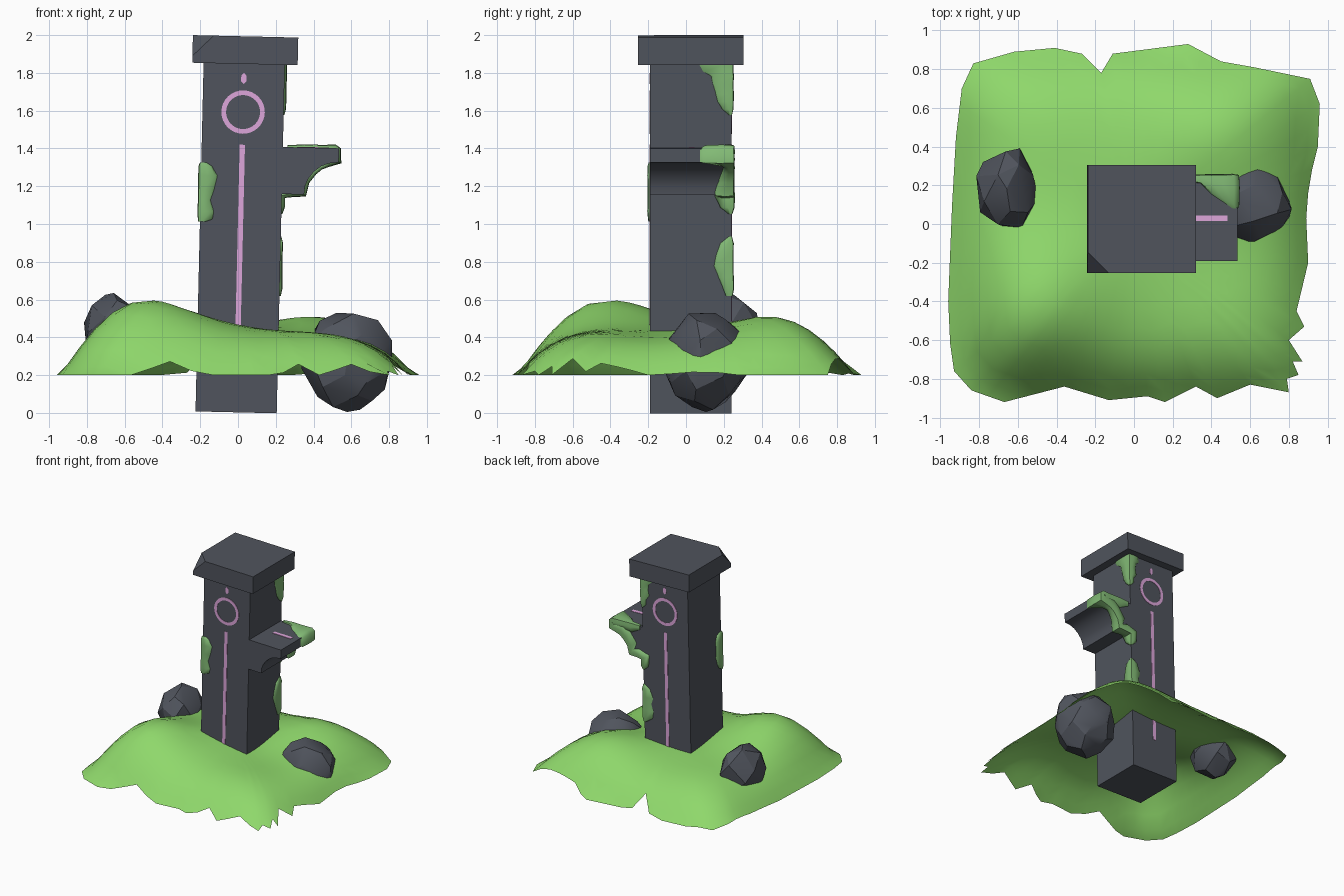
import bpy, bmesh, math, random
from mathutils import Vector, Matrix

if "Cube" in bpy.data.objects:
    bpy.data.objects.remove(bpy.data.objects["Cube"])

random.seed(7)


def material(name, rgb):
    lin = [((c / 255 + 0.055) / 1.055) ** 2.4 for c in rgb]
    m = bpy.data.materials.new(name)
    m.diffuse_color = (*lin, 1)
    m.use_nodes = True
    m.node_tree.nodes["Principled BSDF"].inputs["Base Color"].default_value = m.diffuse_color
    return m


STONE = material("dark stone", (80, 84, 93))
GRASS = material("grass green", (143, 216, 107))
MOSS = material("moss green", (130, 186, 117))
GLOW = material("pink inlay", (222, 166, 219))

# Shared lean of the standing stone
LEAN = Matrix.Translation((-0.01, 0.025, 0.003)) @ Matrix.Rotation(math.radians(1.33), 4, 'Y')
W = 0.215   # half width of the pillar


def finish(name, bm, mat, matrix=None, smooth=None, normals=True):
    if normals:
        bmesh.ops.recalc_face_normals(bm, faces=bm.faces[:])
    me = bpy.data.meshes.new(name)
    bm.to_mesh(me)
    bm.free()
    ob = bpy.data.objects.new(name, me)
    bpy.context.collection.objects.link(ob)
    me.materials.append(mat)
    if matrix:
        ob.matrix_world = matrix
    if smooth:
        bpy.ops.object.select_all(action='DESELECT')
        ob.select_set(True)
        bpy.context.view_layer.objects.active = ob
        bpy.ops.object.shade_smooth_by_angle(angle=math.radians(smooth))
    return ob


def box(half, z0, z1, shift=0):
    bm = bmesh.new()
    bmesh.ops.create_cube(bm, size=1, matrix=Matrix.Translation((shift, 0, (z0 + z1) / 2))
                          @ Matrix.Diagonal((2 * half, 2 * half, z1 - z0, 1)))
    return bm


# Pillar
finish("pillar", box(W, 0, 1.86), STONE, LEAN)

# Cap slab with one chipped corner
bm = box(0.279, 1.845, 1.991, 0.004)
bmesh.ops.bisect_plane(bm, geom=bm.verts[:] + bm.edges[:] + bm.faces[:],
                       plane_co=(-0.275 + 0.11, -0.279, 1.991),
                       plane_no=(-1, -1, 1), clear_outer=True)
bmesh.ops.holes_fill(bm, edges=[e for e in bm.edges if e.is_boundary])
finish("cap", bm, STONE, LEAN)

# Side bracket, a profile extruded across the pillar's depth
profile = [(0.18, 1.41), (0.512, 1.41), (0.512, 1.335), (0.46, 1.329), (0.42, 1.313),
           (0.382, 1.283), (0.352, 1.243), (0.336, 1.203), (0.333, 1.161), (0.18, 1.161)]
bm = bmesh.new()
face = bm.faces.new([bm.verts.new((x, -W, z)) for x, z in profile])
new = bmesh.ops.extrude_face_region(bm, geom=[face])["geom"]
bmesh.ops.translate(bm, vec=(0, 2 * W, 0), verts=[v for v in new if isinstance(v, bmesh.types.BMVert)])
finish("bracket", bm, STONE, LEAN, 30)


# Pink inlays: thin plates
def inlay(name, polys, place):
    bm = bmesh.new()
    for poly in polys:
        bm.faces.new([bm.verts.new(place(u, v)) for u, v in poly])
    bmesh.ops.remove_doubles(bm, verts=bm.verts[:], dist=1e-5)
    ob = finish(name, bm, GLOW, LEAN)
    mod = ob.modifiers.new("thickness", 'SOLIDIFY')
    mod.thickness = 0.006
    mod.offset = 0


def on_circle(r, i, n=32):
    a = math.tau * i / n
    return (r * math.cos(a), 1.59 + r * math.sin(a))


ring = [[on_circle(0.09, i), on_circle(0.115, i), on_circle(0.115, i + 1), on_circle(0.09, i + 1)]
        for i in range(32)]
line = [[(-0.014, 0.29), (0.014, 0.29), (0.014, 1.417), (-0.014, 1.417)]]
dot = [[(0, 1.738), (0.014, 1.753), (0.014, 1.783), (0, 1.798), (-0.014, 1.783), (-0.014, 1.753)]]
for side, y in (("front", -W), ("back", W)):
    for part, polys in (("ring", ring), ("line", line), ("dot", dot)):
        inlay(f"{side}_{part}", polys, lambda u, v: (u, y, v))
inlay("bracket_line", [[(0.29, -0.010), (0.46, -0.010), (0.46, 0.02), (0.29, 0.02)]],
      lambda u, v: (u, v, 1.41))


# Moss: a skin lofted along a stone edge.
# Rows are (x, z, inward angle in the front plane, width along y, width on the front or back face)
def moss(name, sy, rows, t=0.014):
    bm = bmesh.new()
    Y = Vector((0, sy, 0))
    loops = []
    for x, z, ang, ws, wf in rows:
        a = math.radians(ang)
        inn = Vector((math.cos(a), 0, math.sin(a)))
        c = Vector((x, sy * W, z))
        k = t * min(1, max(ws, wf) / 0.05) * random.uniform(0.8, 1.1)
        pts = [c + inn * wf - Y * 0.003, c + inn * wf * 0.8 + Y * k * 0.8,
               c + inn * wf * 0.3 + Y * k, c + (Y - inn) * k * 0.75,
               c - inn * k - Y * ws * 0.3, c - inn * k * 0.8 - Y * ws * 0.85,
               c - Y * ws + inn * 0.003]
        loops.append([bm.verts.new(p) for p in pts])
    for a, b in zip(loops, loops[1:]):
        for i in range(7):
            bm.faces.new((a[i], a[(i + 1) % 7], b[(i + 1) % 7], b[i]))
    bm.faces.new(loops[0])
    bm.faces.new(loops[-1][::-1])
    finish(name, bm, MOSS, LEAN, 60)


moss("moss_upper", 1, [(W, z, 180, s, f) for z, s, f in (
    (1.845, 0.175, 0.09), (1.81, 0.155, 0.10), (1.785, 0.11, 0.07), (1.74, 0.10, 0.06),
    (1.69, 0.085, 0.07), (1.65, 0.075, 0.04), (1.61, 0.05, 0.04), (1.58, 0.015, 0.01))])
moss("moss_lower", 1, [(W, z, 180, s, f) for z, s, f in (
    (0.935, 0.015, 0.01), (0.90, 0.06, 0.06), (0.83, 0.085, 0.09), (0.78, 0.095, 0.07),
    (0.72, 0.07, 0.09), (0.66, 0.045, 0.08), (0.62, 0.03, 0.02))])
moss("moss_left", -1, [(-W, z, 0, s, f) for z, s, f in (
    (1.318, 0.02, 0.03), (1.30, 0.06, 0.06), (1.25, 0.08, 0.09), (1.18, 0.07, 0.075),
    (1.12, 0.08, 0.055), (1.06, 0.06, 0.075), (1.02, 0.04, 0.07), (1.005, 0.01, 0.03))])
moss("moss_bracket", 1, [
    (0.24, 1.41, 270, 0.02, 0.03), (0.32, 1.41, 270, 0.03, 0.07), (0.38, 1.41, 270, 0.09, 0.06),
    (0.44, 1.41, 270, 0.13, 0.06), (0.49, 1.41, 255, 0.165, 0.06), (0.51, 1.40, 215, 0.175, 0.08),
    (0.51, 1.34, 150, 0.175, 0.08), (0.46, 1.329, 95, 0.06, 0.07), (0.42, 1.313, 110, 0.04, 0.09),
    (0.382, 1.283, 130, 0.05, 0.08), (0.345, 1.23, 155, 0.07, 0.08), (0.333, 1.163, 130, 0.09, 0.06),
    (0.26, 1.161, 95, 0.07, 0.06), (W, 1.15, 150, 0.09, 0.07), (W, 1.09, 180, 0.06, 0.05),
    (W, 1.055, 180, 0.015, 0.01)], 0.019)


# Ground mound: an open shell with a ragged rim
def ground_height(x, y):
    ex = 0.94 if x < 0 else 0.90 + 0.07 * max(y, 0)
    r = min(1, ((abs(x) / ex) ** 7 + (abs(y) / 0.89) ** 7) ** (1 / 7))
    bump = lambda cx, cy, s: math.exp(-((x - cx) ** 2 + (y - cy) ** 2) / (2 * s * s))
    h = 0.25 + 0.175 * bump(-0.57, -0.44, 0.31) + 0.075 * bump(0.45, 0.48, 0.28)
    h -= 0.035 * bump(0.45, -0.15, 0.28)
    h += 0.008 * math.sin(7 * x + 2) * math.cos(6 * y)
    return 0.2 + h * (1 - r ** 4.6)


rim = [(-0.93, -0.76), (-0.84, -0.86), (-0.67, -0.92), (-0.36, -0.84), (-0.13, -0.91), (0.07, -0.89),
       (0.16, -0.92), (0.32, -0.84), (0.43, -0.90), (0.60, -0.83), (0.80, -0.87), (0.79, -0.80),
       (0.85, -0.78), (0.82, -0.71), (0.87, -0.71), (0.80, -0.60), (0.88, -0.53), (0.84, -0.45),
       (0.90, -0.20), (0.89, 0.03), (0.90, 0.16), (0.92, 0.28), (0.95, 0.40), (0.96, 0.62),
       (0.91, 0.75), (0.62, 0.81), (0.45, 0.84), (0.28, 0.93), (-0.11, 0.88), (-0.17, 0.78),
       (-0.27, 0.88), (-0.41, 0.91), (-0.62, 0.89), (-0.83, 0.83), (-0.89, 0.70), (-0.92, 0.45),
       (-0.94, 0.10), (-0.96, -0.40), (-0.95, -0.62)]
edge = []
for p, q in zip(rim, rim[1:] + rim[:1]):
    p, q = Vector(p), Vector(q)
    n = max(1, round((q - p).length / 0.1))
    edge += [p.lerp(q, i / n) for i in range(n)]
bm = bmesh.new()
rings = []
for f in (1, 0.94, 0.87, 0.79, 0.7, 0.6, 0.48, 0.35, 0.2):
    rings.append([bm.verts.new((p.x * f, p.y * f, ground_height(p.x * f, p.y * f))) for p in edge])
for outer, inner in zip(rings, rings[1:]):
    for i in range(len(edge)):
        j = (i + 1) % len(edge)
        bm.faces.new((inner[i], outer[i], outer[j], inner[j]))
bm.faces.new(rings[-1])
finish("ground", bm, GRASS, None, 50, normals=False)


# Rocks: convex hulls of scattered points, fitted to their bounds
def rock(name, lo, hi, count):
    pts = []
    for i in range(count):
        z = 1 - 2 * i / (count - 1)
        a = i * 2.39996 + random.uniform(-0.3, 0.3)
        r = math.sqrt(max(0, 1 - z * z))
        pts.append(Vector((r * math.cos(a), r * math.sin(a), z)) * random.uniform(0.92, 1.04))
    mn = [min(p[k] for p in pts) for k in range(3)]
    mx = [max(p[k] for p in pts) for k in range(3)]
    bm = bmesh.new()
    for p in pts:
        bm.verts.new([lo[k] + (p[k] - mn[k]) / (mx[k] - mn[k]) * (hi[k] - lo[k]) for k in range(3)])
    bmesh.ops.convex_hull(bm, input=bm.verts[:])
    bmesh.ops.delete(bm, geom=[v for v in bm.verts if not v.link_faces], context='VERTS')
    finish(name, bm, STONE, None, 25)


rock("rock_left", (-0.815, -0.02, 0.23), (-0.495, 0.39, 0.635), 24)
rock("rock_right", (0.335, -0.115, 0.005), (0.815, 0.325, 0.53), 44)
